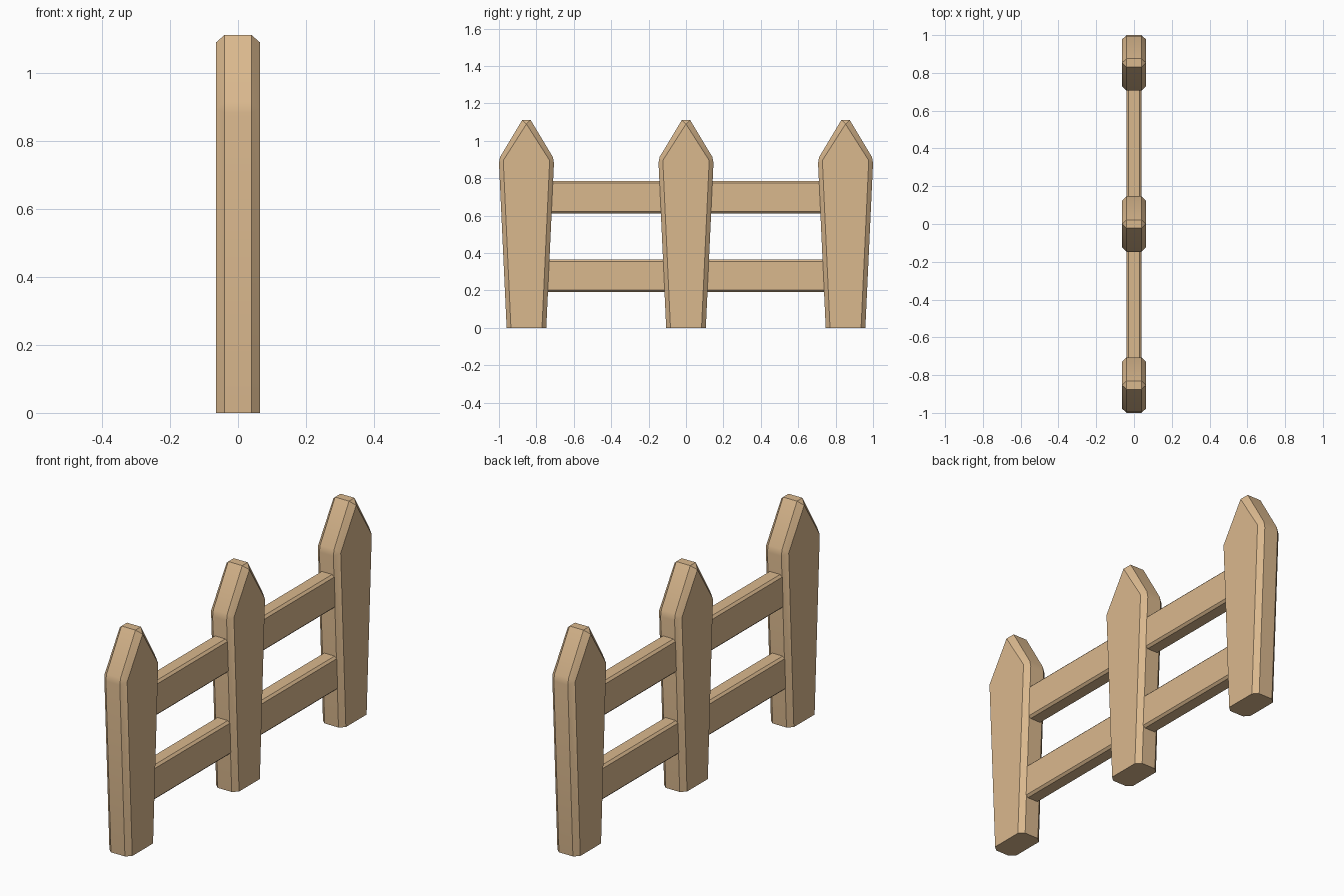
import bpy, bmesh, math

if "Cube" in bpy.data.objects:
    bpy.data.objects.remove(bpy.data.objects["Cube"])

wood = bpy.data.materials.new("wood")
wood.diffuse_color = (0.70, 0.48, 0.27, 1)
wood.use_nodes = True
wood.node_tree.nodes["Principled BSDF"].inputs["Base Color"].default_value = wood.diffuse_color


def finish(bm, name):
    bmesh.ops.remove_doubles(bm, verts=bm.verts, dist=1e-5)
    bmesh.ops.recalc_face_normals(bm, faces=bm.faces)
    mesh = bpy.data.meshes.new(name)
    bm.to_mesh(mesh)
    bm.free()
    mesh.materials.append(wood)
    obj = bpy.data.objects.new(name, mesh)
    bpy.context.collection.objects.link(obj)
    return obj


def mirrored(half):
    return half + [(-y, z) for y, z in reversed(half)]


# Picket outlines: wide core and inset faces that form the chamfer
CORE = mirrored([(0.106, 0), (0.147, 0.882), (0.141, 0.914), (0.022, 1.112)])
FACE = mirrored([(0.083, 0), (0.124, 0.895), (0.124, 0.895), (0, 1.09)])


def picket(name, y0):
    bm = bmesh.new()
    rings = [[bm.verts.new((x, y + y0, z)) for y, z in outline]
             for x, outline in ((-0.064, FACE), (-0.039, CORE), (0.039, CORE), (0.064, FACE))]
    for a, b in zip(rings, rings[1:]):
        for i in range(len(a)):
            j = (i + 1) % len(a)
            bm.faces.new((a[i], a[j], b[j], b[i]))
    bm.faces.new(rings[0])
    bm.faces.new(rings[-1])
    obj = finish(bm, name)
    # Softened shoulders, crisp chamfers
    bpy.ops.object.select_all(action='DESELECT')
    obj.select_set(True)
    bpy.context.view_layer.objects.active = obj
    bpy.ops.object.shade_smooth_by_angle(angle=math.radians(25))


# Horizontal rail with chamfered long edges
def rail(name, z0):
    bm = bmesh.new()
    bmesh.ops.create_cube(bm, size=1)
    for v in bm.verts:
        v.co = (v.co.x * 0.08, v.co.y * 1.64, v.co.z * 0.174 + z0)
    long_edges = [e for e in bm.edges if abs(e.verts[0].co.y - e.verts[1].co.y) > 1]
    bmesh.ops.bevel(bm, geom=long_edges, offset=0.011, segments=1, affect='EDGES')
    finish(bm, name)


for name, y in (("left_picket", -0.853), ("middle_picket", 0), ("right_picket", 0.853)):
    picket(name, y)
rail("lower_rail", 0.278)
rail("upper_rail", 0.698)
